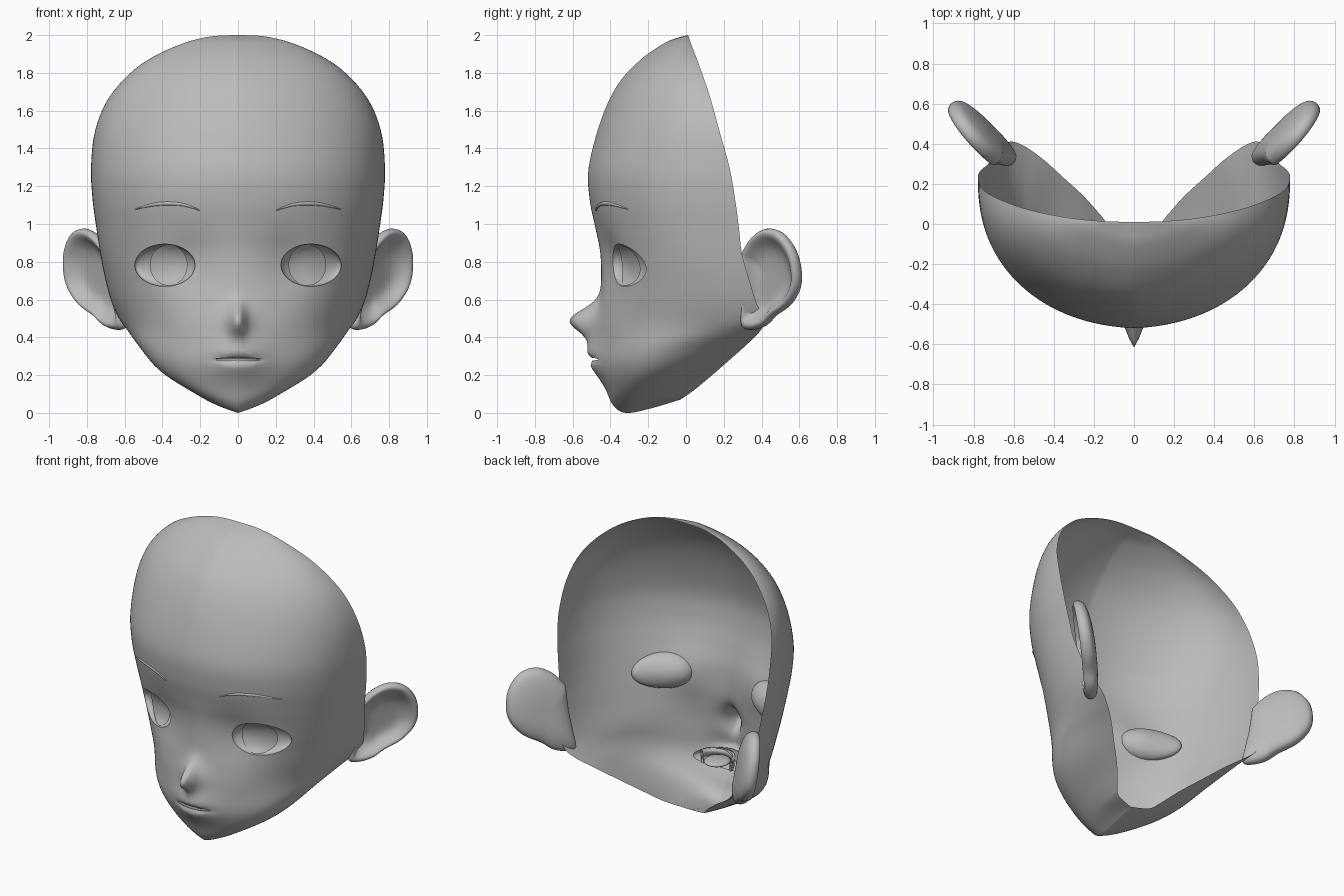
import bpy, bmesh, math
from math import sin, cos, pi, exp, sqrt
from mathutils import Vector, Matrix
from mathutils.bvhtree import BVHTree

if "Cube" in bpy.data.objects:
    bpy.data.objects.remove(bpy.data.objects["Cube"])

GREY = (0.5, 0.5, 0.5, 1)
clay = bpy.data.materials.new("clay_grey")
clay.use_nodes = True
clay.diffuse_color = GREY
clay.node_tree.nodes["Principled BSDF"].inputs["Base Color"].default_value = GREY


def finish(name, bm, mirror=True):
    mesh = bpy.data.meshes.new(name)
    bm.to_mesh(mesh)
    bm.free()
    mesh.materials.append(clay)
    for p in mesh.polygons:
        p.use_smooth = True
    ob = bpy.data.objects.new(name, mesh)
    bpy.context.collection.objects.link(ob)
    if mirror:
        mod = ob.modifiers.new("mirror", "MIRROR")
        mod.merge_threshold = 0.0005


def grid(bm, rows, closed=False):
    vs = [[bm.verts.new(p) for p in r] for r in rows]
    n = len(rows[0])
    for a, b in zip(vs, vs[1:]):
        for j in range(n if closed else n - 1):
            k = (j + 1) % n
            bm.faces.new((a[j], b[j], b[k], a[k]))
    bmesh.ops.remove_doubles(bm, verts=bm.verts, dist=0.0003)


def spline(keys, t):
    """Catmull-Rom through tuples."""
    i = min(int(t), len(keys) - 2)
    f = t - i
    p = [keys[max(0, min(len(keys) - 1, i + d))] for d in (-1, 0, 1, 2)]
    return [0.5 * (2 * b + (c - a) * f + (2 * a - 5 * b + 4 * c - d) * f ** 2
                   + (3 * b - a - 3 * c + d) * f ** 3) for a, b, c, d in zip(*p)]


def bump(v, centre, width):
    return exp(-((v - centre) / width) ** 2)


# Face shell: centre line (y, z) paired with open rim (x, y, z), crown to under-chin
face_keys = [
    (.01, 2, 0, .01, 2), (-.03, 1.99, .15, .014, 1.992), (-.11, 1.96, .32, .03, 1.945),
    (-.24, 1.87, .52, .07, 1.84), (-.36, 1.74, .675, .125, 1.68), (-.45, 1.55, .755, .175, 1.5),
    (-.515, 1.3, .778, .23, 1.3), (-.51, 1.13, .77, .26, 1.13), (-.48, .98, .75, .28, .98),
    (-.455, .85, .73, .295, .85), (-.45, .7, .705, .33, .72), (-.46, .57, .67, .37, .59),
    (-.47, .46, .62, .41, .49), (-.465, .34, .55, .39, .43), (-.455, .23, .45, .32, .36),
    (-.42, .12, .35, .23, .28), (-.385, .04, .25, .14, .2), (-.32, 0, .17, .05, .125),
    (-.2, .02, .12, 0, .09), (-.03, .07, 0, -.03, .07)]


def face_point(row, u):
    yc, zc, xr, yr, zr = spline(face_keys, row)
    e = 2 / (2.05 + .35 * bump(zc, 1, .55))
    a = u * pi / 2
    x = xr * (sin(a) ** e + .36 * bump(row, 15.2, 2.2) * sin(2 * a))
    y = yc + (yr - yc) * (1 - max(cos(a), 0) ** e) + .04 * xr * sin(2 * a)
    z = zc + (zr - zc) * u
    # nose, muzzle, lip crease and eye socket
    tip = .1 * bump(x, 0, .034) + .045 * bump(x, 0, .085)
    y -= tip * bump(z, .49, .08)
    y -= .06 * bump(x, 0, .15) * bump(z, .3, .11)
    y += .03 * bump(x, 0, .1) * bump(z, .283, .02)
    y += .03 * bump(x, .26, .14) * bump(z, .79, .17)
    return (0 if u == 0 else x, y, z)


STEP, COLS = 6, 60
steps = (len(face_keys) - 1) * STEP
face = bmesh.new()
grid(face, [[face_point(i / STEP, j / COLS) for j in range(COLS + 1)] for i in range(steps + 1)])
face_tree = BVHTree.FromBMesh(face)


def project(x, z, offset=0):
    """Point on the face at x, z, pushed back by offset."""
    x_ray = max(x, -x, .0005)
    hit = face_tree.ray_cast(Vector((x_ray, -2, z)), Vector((0, 1, 0)))[0]
    return Vector((x, hit.y + offset, z))


def ellipse(cx, cz, rx, rz, n):
    return [(cx + rx * cos(2 * pi * k / n), cz + rz * sin(2 * pi * k / n)) for k in range(n)]


def cut_hole(bm, outline):
    """Cut a convex outline straight through the front of the shell."""
    xs, zs = zip(*outline)
    inside = []
    for f in bm.faces:
        c = f.calc_center_median()
        if c.y < 0 and min(xs) - .05 < c.x < max(xs) + .05 and min(zs) - .05 < c.z < max(zs) + .05:
            inside.append(f)
    for (ax, az), (bx, bz) in zip(outline, outline[1:] + outline[:1]):
        co, no = Vector((ax, 0, az)), Vector((bz - az, 0, ax - bx)).normalized()
        geom = set(inside)
        for f in inside:
            geom.update(f.edges, f.verts)
        res = bmesh.ops.bisect_plane(bm, geom=list(geom), plane_co=co, plane_no=no, dist=1e-5)
        inside = [f for f in res["geom"] if isinstance(f, bmesh.types.BMFace)
                  and (f.calc_center_median() - co).dot(no) < 0]
    bmesh.ops.delete(bm, geom=inside, context="FACES")


EYE_X, EYE_Z, EYE_RX, EYE_RZ = .387, .782, .16, .112
cut_hole(face, ellipse(EYE_X, EYE_Z, EYE_RX, EYE_RZ, 28))
cut_hole(face, ellipse(0, .284, .125, .008, 20))
finish("face_shell", face)


def eye_point(x, z, depth):
    r2 = ((x - EYE_X) / EYE_RX) ** 2 + ((z - EYE_Z) / EYE_RZ) ** 2
    return project(x, z, depth * sqrt(max(0, 1 - r2)))


# Eye bowls, hollow toward the front, with their rims on the lids
bowl = bmesh.new()
grid(bowl, [[eye_point(x, z, .085) for x, z in
             ellipse(EYE_X, EYE_Z, EYE_RX * sin(a), EYE_RZ * sin(a), 56)]
            for a in [k * pi / 24 for k in range(13)]], True)
finish("eye_bowl", bowl)

# Irises, shallower patches floating in the bowls
iris = bmesh.new()
grid(iris, [[eye_point(x, z, .05) for x, z in ellipse(.367, EYE_Z, .1 * r, .108 * r, 40)]
            for r in (0, .2, .4, .6, .8, 1)], True)
finish("iris", iris)

# Eyebrows, slim tapered strips on the forehead
brow_keys = [(.2, 1.072), (.29, 1.102), (.38, 1.108), (.46, 1.1), (.545, 1.078)]
brow = bmesh.new()
strip = []
for k in range(25):
    x, z = spline(brow_keys, k / 6)
    h = .002 + .008 * sin(pi * k / 24)
    strip.append([project(x, z + h * d, o)
                  for d, o in ((1, -.002), (.6, -.008), (-.6, -.008), (-1, -.002))])
grid(brow, strip)
finish("eyebrow", brow)

# Ears: an outline (y, z) swept through rings (scale, relief) from hollow to rim to back
ear_keys = [(.31, .85), (.36, .93), (.43, .975), (.51, .955), (.575, .87), (.605, .76),
            (.6, .66), (.55, .57), (.47, .51), (.42, .46), (.36, .44), (.31, .455),
            (.31, .55), (.315, .7), (.31, .85)]
ear_rings = [(0, -.03), (.3, -.03), (.55, -.022), (.72, .005), (.83, .032), (.91, .04),
             (.97, .03), (1, .005), (.96, -.022), (.85, -.04), (.6, -.055), (.3, -.06), (0, -.06)]
ear = bmesh.new()
rings = []
for t in range((len(ear_rings) - 1) * 2 + 1):
    s, d = spline(ear_rings, t / 2)
    ring = []
    for k in range(56):
        y, z = spline(ear_keys, k / 4)
        y, z = .43 + (y - .43) * s, .7 + (z - .7) * s
        x = .8 + .85 * (y - .43) + .19 * (z - .98)
        ring.append((x + .76 * d, y - .65 * d, z))
    rings.append(ring)
grid(ear, rings, True)
bmesh.ops.recalc_face_normals(ear, faces=ear.faces)
finish("ear", ear)

# Lip lining flaring back into the head
lining = bmesh.new()
lip_rings = ((.125, .008, 0), (.128, .02, .03), (.15, .04, .1), (.165, .055, .14))
grid(lining, [[project(x, z, depth) for x, z in ellipse(0, .284, rx, rz, 40)]
              for rx, rz, depth in lip_rings], True)
finish("lip_lining", lining, False)

# Teeth rows, closing the gap between the lips, and tongue
for name, z, size in (("upper_teeth", .303, 1.15), ("lower_teeth", .263, 1.1)):
    teeth = bmesh.new()
    arch = []
    for k in range(21):
        a = pi * k / 20
        arch.append([(size * r * cos(a), -.32 - r * sin(a), z + h)
                     for r, h in ((.1, -.022), (.105, .022), (.09, .022), (.085, -.022))])
    grid(teeth, arch, True)
    bmesh.ops.recalc_face_normals(teeth, faces=teeth.faces)
    finish(name, teeth, False)

tongue = bmesh.new()
bmesh.ops.create_uvsphere(tongue, u_segments=24, v_segments=12, radius=1)
tongue.transform(Matrix.Translation((0, -.33, .28)) @ Matrix.Diagonal((.08, .085, .02, 1)))
finish("tongue", tongue, False)
